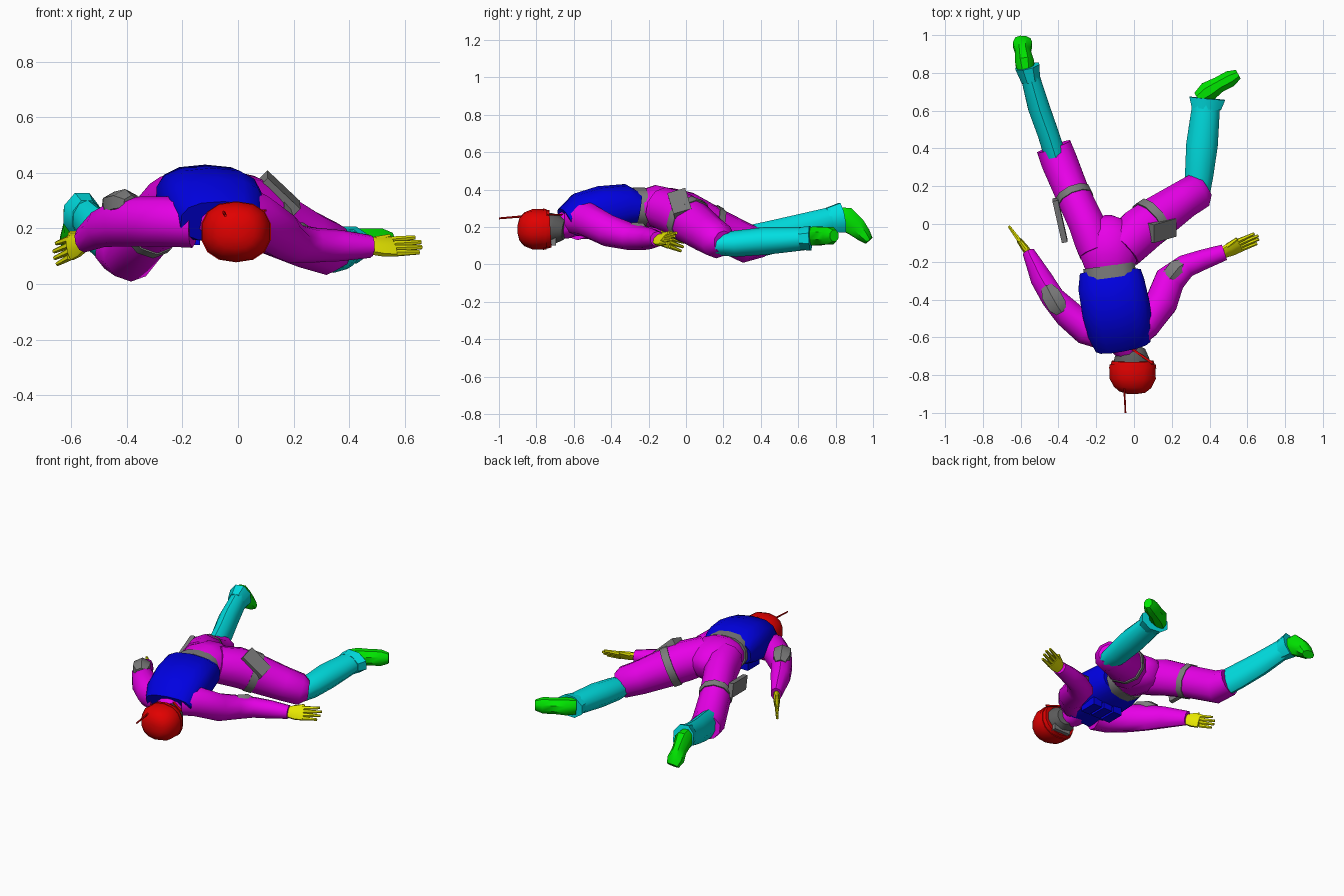
import bpy, bmesh, math
from mathutils import Vector, Matrix


def material(name, *rgb):
    m = bpy.data.materials.new(name)
    m.diffuse_color = (*rgb, 1)
    return m


MAGENTA = material("magenta_cloth", 0.82, 0.0, 0.82)
BLUE = material("blue_vest", 0.0, 0.0, 0.75)
CYAN = material("cyan_gaiter", 0.0, 0.73, 0.75)
GREEN = material("green_boot", 0.0, 0.82, 0.0)
YELLOW = material("yellow_hand", 0.82, 0.82, 0.0)
RED = material("red_helmet", 0.75, 0.0, 0.0)
GREY = material("grey_gear", 0.2, 0.2, 0.2)
DARK_GREY = material("dark_grey_mask", 0.11, 0.11, 0.11)


def finish(name, bm, mat):
    bmesh.ops.recalc_face_normals(bm, faces=bm.faces[:])
    mesh = bpy.data.meshes.new(name)
    bm.to_mesh(mesh)
    bm.free()
    mesh.materials.append(mat)
    ob = bpy.data.objects.new(name, mesh)
    bpy.context.collection.objects.link(ob)
    bpy.ops.object.select_all(action='DESELECT')
    ob.select_set(True)
    bpy.context.view_layer.objects.active = ob
    bpy.ops.object.shade_smooth_by_angle(angle=math.radians(42))
    return ob


def add_tube(bm, rings, n=10, up=(0, 0, 1), power=2.0):
    """Loft through rings (x, y, z, side radius, up radius)."""
    up = Vector(up)
    pts = [Vector(r[:3]) for r in rings]
    loops = []
    for i, r in enumerate(rings):
        t = (pts[min(i + 1, len(pts) - 1)] - pts[max(i - 1, 0)]).normalized()
        side = t.cross(up).normalized()
        top = side.cross(t)
        loop = []
        for k in range(n):
            a = 2 * math.pi * (k + 0.5) / n
            c, s = math.cos(a), math.sin(a)
            c = math.copysign(abs(c) ** (2 / power), c)
            s = math.copysign(abs(s) ** (2 / power), s)
            loop.append(bm.verts.new(pts[i] + side * c * r[3] + top * s * r[4]))
        loops.append(loop)
    for a, b in zip(loops, loops[1:]):
        for k in range(n):
            bm.faces.new((a[k], a[(k + 1) % n], b[(k + 1) % n], b[k]))
    bm.faces.new(loops[0])
    bm.faces.new(loops[-1])


def tube(name, mat, rings, **kw):
    bm = bmesh.new()
    add_tube(bm, rings, **kw)
    return finish(name, bm, mat)


def box(name, mat, centre, size, x_axis, normal):
    """Box with its local x along x_axis and local z near normal."""
    bm = bmesh.new()
    bmesh.ops.create_cube(bm, size=1)
    x = Vector(x_axis).normalized()
    y = Vector(normal).cross(x).normalized()
    rot = Matrix((x, y, x.cross(y))).transposed().to_4x4()
    bm.transform(Matrix.Translation(centre) @ rot @ Matrix.Diagonal((*size, 1)))
    return finish(name, bm, mat)


def hand(name, wrist, knuckle, tip, spread):
    wrist, knuckle, tip = Vector(wrist), Vector(knuckle), Vector(tip)
    spread = Vector(spread).normalized()
    bm = bmesh.new()
    add_tube(bm, [(*wrist, .022, .034), (*wrist.lerp(knuckle, .5), .021, .047),
                  (*knuckle, .016, .049)], n=8, up=spread)
    for k, o in enumerate((-.033, -.011, .011, .033)):      # four fingers
        end = tip.lerp(knuckle, (.2, .04, 0, .14)[k])
        add_tube(bm, [(*knuckle, .013, .0135), (*(knuckle + spread * o), .013, .0135),
                      (*(end + spread * o * 1.15), .008, .008)][1:], n=6, up=spread)
    base = wrist.lerp(knuckle, .4) + spread * .03             # thumb
    add_tube(bm, [(*base, .016, .016),
                  (*(knuckle + spread * .05), .01, .01)], n=6, up=spread)
    return finish(name, bm, YELLOW)


# Torso: vest, belt, pelvis, neck
tube("vest", BLUE, [(-.125, -.255, .30, .165, .085), (-.12, -.32, .31, .18, .12),
                    (-.095, -.45, .29, .185, .13), (-.075, -.56, .265, .175, .12),
                    (-.06, -.64, .225, .15, .08)], n=14, power=2.6)
tube("belt", GREY, [(-.133, -.22, .305, .14, .105), (-.124, -.285, .305, .14, .105)],
     n=14, power=2.5)
tube("pelvis", MAGENTA, [(-.125, -.25, .30, .13, .095), (-.13, -.17, .31, .158, .118),
                         (-.133, -.07, .29, .16, .115), (-.14, .005, .27, .1, .085),
                         (-.143, .03, .26, .04, .05)], n=12)
tube("neck", MAGENTA, [(-.06, -.60, .23, .1, .08), (-.04, -.655, .205, .078, .072),
                       (-.02, -.70, .19, .055, .055)])
for i, x in enumerate((-.17, -.09, -.01)):
    box(f"vest_pouch_{i}", BLUE, (x, -.42, .165), (.065, .12, .05), (1, 0, 0), (0, 0, 1))

# Masked head, helmet, strap, antenna
tube("head", DARK_GREY, [(-.01, -.78, .19, .1, .09), (-.01, -.72, .19, .1, .085),
                         (0, -.69, .19, .088, .077), (.01, -.65, .185, .052, .055)])
tube("helmet", RED, [(-.007, -.725, .19, .113, .1), (-.007, -.76, .188, .124, .107),
                     (-.007, -.82, .188, .125, .108), (-.008, -.865, .188, .101, .09),
                     (-.01, -.89, .188, .07, .062), (-.01, -.9, .188, .025, .025)],
     n=14, power=2.3)
tube("helmet_brim", RED, [(-.007, -.745, .188, .125, .109),
                          (-.007, -.765, .188, .128, .11)], n=14, power=2.3)
box("chin_strap", RED, (.045, -.70, .265), (.13, .012, .008), (.8, -.55, 0), (0, 0, 1))
box("goggles", GREY, (-.005, -.72, .12), (.12, .05, .04), (1, 0, 0), (0, 0, 1))
tube("antenna", RED, [(-.052, -.86, .258, .006, .006),
                      (-.045, -1.0, .246, .005, .005)], n=6)

# Arms with elbow pads and hands
tube("left_side_arm", MAGENTA, [(-.16, -.58, .22, .09, .09), (-.255, -.56, .225, .083, .09),
                                (-.35, -.475, .225, .08, .09), (-.43, -.39, .222, .066, .087),
                                (-.49, -.29, .202, .061, .071), (-.558, -.15, .16, .034, .048)])
tube("right_side_arm", MAGENTA, [(-.01, -.58, .245, .09, .09), (.06, -.53, .24, .085, .095),
                                 (.145, -.415, .18, .09, .086), (.19, -.295, .148, .085, .073),
                                 (.275, -.222, .14, .065, .063), (.37, -.187, .138, .056, .056),
                                 (.478, -.15, .135, .045, .041)])
tube("left_elbow_pad", GREY, [(-.385, -.465, .29, .035, .03), (-.405, -.435, .295, .058, .047),
                              (-.44, -.375, .285, .058, .049), (-.46, -.335, .268, .035, .033)],
     n=6)
tube("right_elbow_pad", GREY, [(.175, -.315, .172, .035, .03), (.193, -.285, .178, .058, .047),
                               (.232, -.235, .174, .058, .047), (.262, -.212, .166, .035, .03)],
     n=6)
hand("left_side_hand", (-.55, -.165, .155), (-.605, -.09, .13), (-.662, -.012, .105), (0, 0, 1))
hand("right_side_hand", (.465, -.155, .135), (.56, -.112, .135), (.662, -.07, .142),
     (-.28, .65, .7))

# Thighs with straps and gear
tube("left_thigh", MAGENTA, [(-.195, -.15, .31, .1, .105), (-.215, -.09, .295, .105, .115),
                             (-.25, 0, .27, .1, .12), (-.33, .17, .19, .096, .106),
                             (-.395, .33, .11, .101, .105), (-.425, .41, .12, .098, .08)])
tube("right_thigh", MAGENTA, [(-.06, -.13, .30, .12, .115), (.03, -.04, .27, .13, .125),
                              (.12, .03, .225, .121, .121), (.25, .12, .16, .106, .106),
                              (.34, .175, .125, .102, .096), (.378, .20, .12, .06, .06)])
tube("left_thigh_strap", GREY, [(-.31, .125, .212, .103, .116), (-.325, .158, .196, .102, .114)])
tube("right_thigh_strap", GREY, [(.08, .003, .245, .131, .13), (.115, .03, .227, .128, .128)])
box("holster", GREY, (.145, -.03, .32), (.165, .1, .058), (.7, .2, -.66), (.69, -.2, .7))
box("left_thigh_sheath", GREY, (-.392, .02, .235), (.23, .09, .03),
    (-.05, .22, .04), (-1, 0, 0))

# Shins, cuffs, feet
tube("left_shin", CYAN, [(-.42, .37, .125, .06, .09), (-.455, .48, .15, .059, .089),
                         (-.505, .62, .19, .06, .081), (-.555, .80, .243, .051, .069)])
tube("left_cuff", CYAN, [(-.547, .76, .235, .054, .072), (-.565, .835, .25, .07, .086)], n=8)
tube("right_shin", CYAN, [(.335, .16, .105, .07, .055), (.345, .26, .11, .079, .07),
                          (.36, .42, .125, .088, .074), (.385, .66, .14, .076, .061)])
tube("right_cuff", CYAN, [(.383, .61, .138, .084, .064), (.388, .665, .14, .103, .072)], n=8)
tube("left_foot", GREEN, [(-.57, .79, .265, .042, .045), (-.578, .85, .245, .054, .07),
                          (-.588, .91, .2, .043, .057), (-.59, .95, .158, .055, .044),
                          (-.588, .978, .127, .044, .026)], n=8)
tube("right_foot", GREEN, [(.34, .665, .15, .038, .05), (.39, .70, .152, .058, .055),
                           (.45, .738, .153, .046, .05), (.51, .77, .153, .047, .051),
                           (.552, .793, .153, .028, .034)], n=8)
